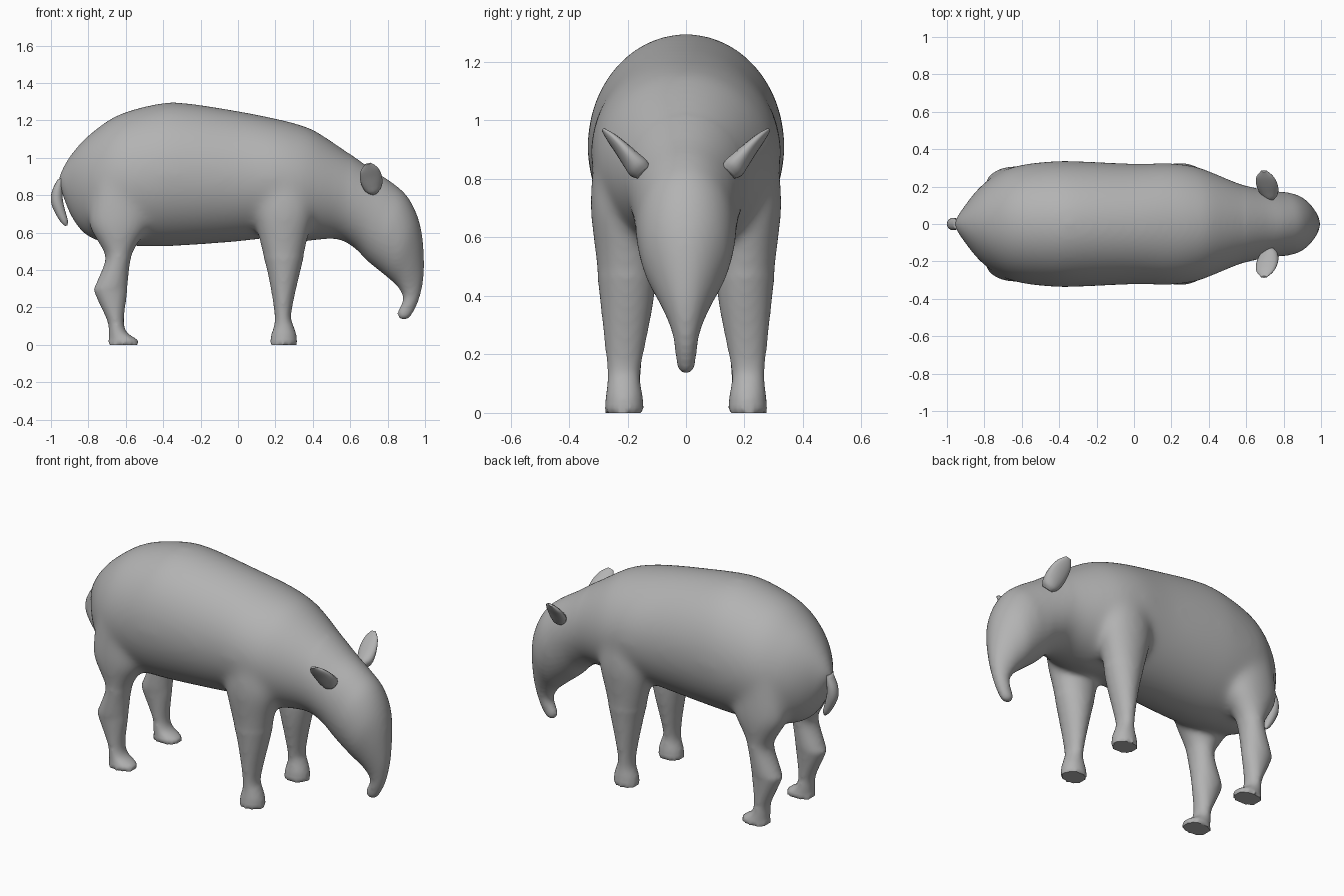
import bpy, bmesh, math
from mathutils import Vector

if "Cube" in bpy.data.objects:
    bpy.data.objects.remove(bpy.data.objects["Cube"])

hide = bpy.data.materials.new("grey_hide")
hide.diffuse_color = (0.45, 0.45, 0.45, 1)
hide.use_nodes = True
hide.node_tree.nodes["Principled BSDF"].inputs["Base Color"].default_value = hide.diffuse_color


def smooth_rows(rows, steps):
    """Catmull-Rom interpolation between the rows of numbers."""
    out = []
    for i in range(len(rows) - 1):
        p0, p1 = rows[max(i - 1, 0)], rows[i]
        p2, p3 = rows[i + 1], rows[min(i + 2, len(rows) - 1)]
        for s in range(steps):
            t = s / steps
            out.append([b + 0.5 * t * (c - a + t * (2*a - 5*b + 4*c - d + t * (3*(b - c) + d - a)))
                        for a, b, c, d in zip(p0, p1, p2, p3)])
    return out + [list(rows[-1])]


def loft(bm, rings, sides=24):
    """Skin elliptical rings given as (centre, half axis a, half axis b)."""
    loops = []
    for c, a, b in rings:
        loops.append([bm.verts.new(c + a * math.cos(2 * math.pi * k / sides)
                                   + b * math.sin(2 * math.pi * k / sides)) for k in range(sides)])
    for l0, l1 in zip(loops, loops[1:]):
        for k in range(sides):
            j = (k + 1) % sides
            bm.faces.new((l0[k], l0[j], l1[j], l1[k]))
    bm.faces.new(loops[0][::-1])
    bm.faces.new(loops[-1])


def finish(bm, name):
    bmesh.ops.recalc_face_normals(bm, faces=bm.faces)
    mesh = bpy.data.meshes.new(name)
    bm.to_mesh(mesh)
    bm.free()
    mesh.materials.append(hide)
    ob = bpy.data.objects.new(name, mesh)
    bpy.context.collection.objects.link(ob)
    return ob


def shade(ob, angle):
    bpy.ops.object.select_all(action='DESELECT')
    ob.select_set(True)
    bpy.context.view_layer.objects.active = ob
    bpy.ops.object.shade_smooth_by_angle(angle=math.radians(angle))


# Trunk, head and snout: top x, top z, bottom x, bottom z, half width
TRUNK = [
    (-.965, .89, -.94, .80, .03), (-.93, .965, -.895, .69, .085),
    (-.86, 1.06, -.83, .60, .175), (-.77, 1.145, -.75, .555, .25),
    (-.64, 1.23, -.64, .535, .308), (-.45, 1.285, -.47, .525, .334),
    (-.30, 1.295, -.30, .53, .336), (0, 1.25, -.02, .55, .323),
    (.20, 1.21, .18, .57, .325), (.32, 1.18, .32, .55, .31),
    (.42, 1.14, .42, .56, .275), (.60, 1.02, .53, .565, .215),
    (.72, .935, .62, .52, .188), (.82, .87, .69, .45, .175),
    (.90, .80, .745, .405, .168), (.955, .70, .80, .36, .148),
    (.985, .58, .85, .315, .108), (.995, .42, .88, .265, .066),
    (.985, .31, .88, .23, .046), (.96, .22, .862, .195, .037),
    (.925, .155, .85, .165, .031), (.895, .13, .862, .14, .018)]
# Legs: z, back x, front x, inner y, outer y
FRONT_LEG = [
    (0, .172, .315, .145, .277), (.05, .176, .314, .146, .276),
    (.10, .192, .298, .155, .27), (.15, .196, .284, .155, .27),
    (.25, .184, .30, .135, .28), (.40, .155, .335, .108, .296),
    (.55, .115, .37, .10, .312), (.72, .09, .40, .12, .328), (.92, .12, .36, .16, .31)]
HIND_LEG = [
    (0, -.695, -.53, .145, .277), (.03, -.692, -.54, .146, .275),
    (.065, -.692, -.592, .152, .268), (.13, -.70, -.61, .155, .265),
    (.28, -.768, -.592, .14, .275), (.32, -.762, -.59, .135, .28),
    (.46, -.708, -.573, .13, .288), (.54, -.745, -.535, .11, .298),
    (.66, -.80, -.47, .10, .31), (.88, -.76, -.48, .14, .30)]

bm = bmesh.new()
loft(bm, [(Vector(((tx + bx) / 2, 0, (tz + bz) / 2)),
           Vector(((tx - bx) / 2, 0, (tz - bz) / 2)), Vector((0, w, 0)))
          for tx, tz, bx, bz, w in smooth_rows(TRUNK, 4)], 40)
for leg in (FRONT_LEG, HIND_LEG):
    for side in (-1, 1):
        loft(bm, [(Vector(((x0 + x1) / 2, side * (y0 + y1) / 2, z)),
                   Vector(((x1 - x0) / 2, 0, 0)), Vector((0, (y1 - y0) / 2, 0)))
                  for z, x0, x1, y0, y1 in smooth_rows(leg, 4)])
body = finish(bm, "body")

# Fuse trunk and legs into one skin, then soften only where they meet
fuse = body.modifiers.new("fuse", 'REMESH')
fuse.mode = 'VOXEL'
fuse.voxel_size = 0.012
fused = bpy.data.meshes.new_from_object(body.evaluated_get(bpy.context.evaluated_depsgraph_get()))
body.modifiers.clear()
body.data = fused
bm = bmesh.new()
bm.from_mesh(fused)
joints = [v for v in bm.verts if v.co.z > .47 and v.co.x < .6]
for _ in range(25):
    bmesh.ops.smooth_vert(bm, verts=joints, factor=0.5, use_axis_x=True, use_axis_y=True, use_axis_z=True)
rest = [v for v in bm.verts if v.co.z > .03]
for _ in range(4):
    bmesh.ops.smooth_vert(bm, verts=rest, factor=0.5, use_axis_x=True, use_axis_y=True, use_axis_z=True)
bm.to_mesh(fused)
bm.free()
if not fused.materials:
    fused.materials.append(hide)
shade(body, 50)

# Ears: x, y, z, half breadth, half thickness
EAR = [(.728, .145, .822, .025, .030), (.724, .163, .838, .045, .038), (.716, .19, .868, .056, .032),
       (.708, .222, .905, .056, .024), (.70, .255, .94, .044, .016), (.695, .283, .968, .016, .006)]
for side, name in ((-1, "right_ear"), (1, "left_ear")):
    bm = bmesh.new()
    loft(bm, [(Vector((x, side * y, z)), Vector((a, 0, a * .25)),
               Vector((0, -side * .76, .65)) * b)
              for x, y, z, a, b in smooth_rows(EAR, 4)], 16)
    shade(finish(bm, name), 60)

# Tail: x, z, half depth, half width
TAIL = [(-.945, .89, .02, .028), (-.965, .83, .03, .033), (-.968, .77, .031, .033),
        (-.95, .71, .026, .028), (-.928, .66, .018, .02), (-.918, .637, .006, .008)]
bm = bmesh.new()
loft(bm, [(Vector((x, 0, z)), Vector((a, 0, a * .3)), Vector((0, b, 0)))
          for x, z, a, b in smooth_rows(TAIL, 4)], 14)
shade(finish(bm, "tail"), 60)
